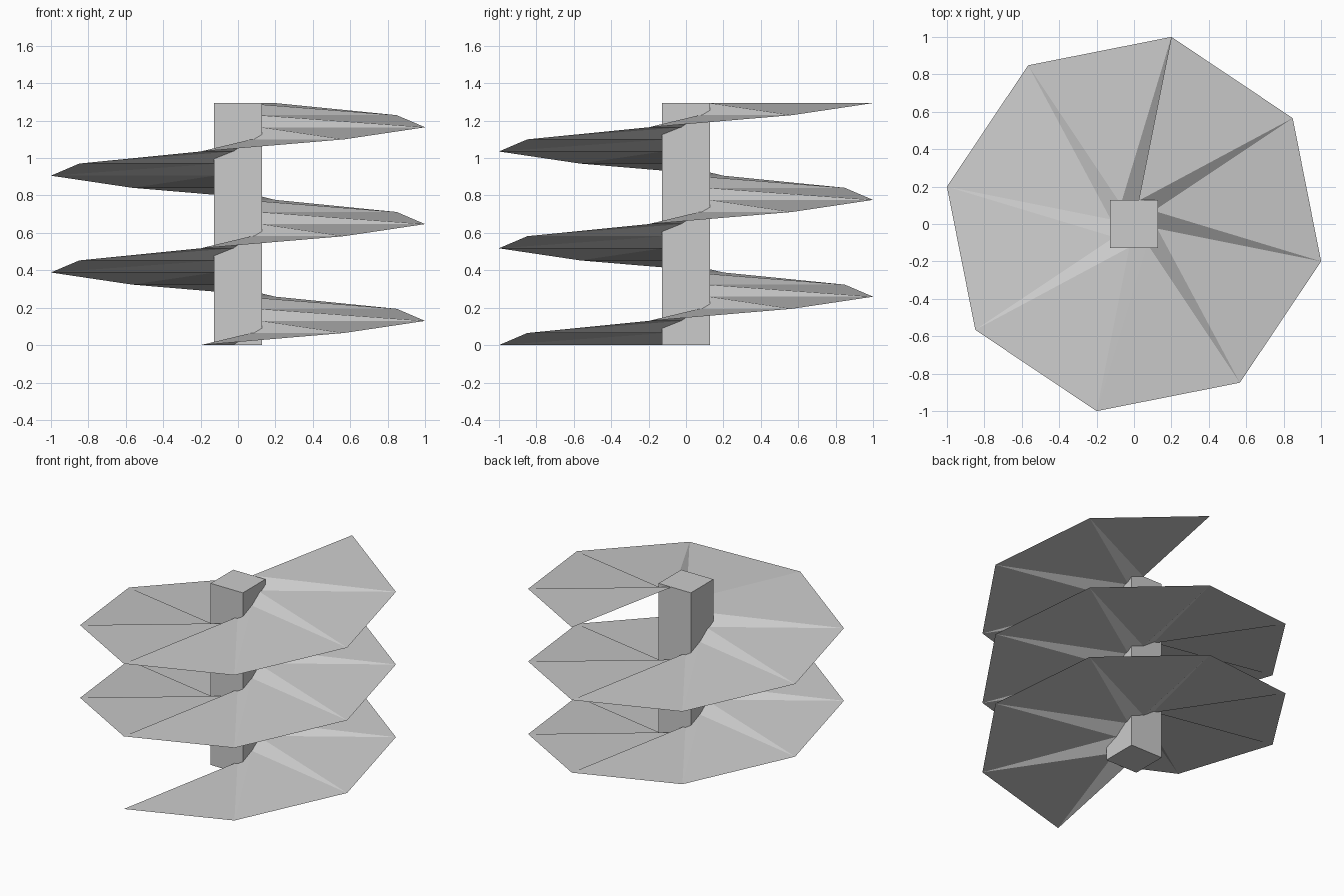
import bpy, bmesh, math

if "Cube" in bpy.data.objects:
    bpy.data.objects.remove(bpy.data.objects["Cube"])

STEPS, RISE = 20, 0.0647        # 2.5 turns, eight steps per turn
R_OUT, R_IN = 1.02, 0.127
START = math.radians(-101.3)
HEIGHT = STEPS * RISE


def finish(name, bm):
    mesh = bpy.data.meshes.new(name)
    bm.to_mesh(mesh)
    bm.free()
    obj = bpy.data.objects.new(name, mesh)
    bpy.context.collection.objects.link(obj)


# Square central post
bm = bmesh.new()
bmesh.ops.create_cube(bm, size=1)
bmesh.ops.scale(bm, vec=(0.254, 0.254, HEIGHT), verts=bm.verts)
bmesh.ops.translate(bm, vec=(0, 0, HEIGHT / 2), verts=bm.verts)
finish("post", bm)

# Thin spiral blade, folded into a wide and a narrow triangle per step
bm = bmesh.new()


def helix(radius):
    return [bm.verts.new((radius * math.cos(START + i * math.pi / 4),
                          radius * math.sin(START + i * math.pi / 4),
                          i * RISE)) for i in range(STEPS + 1)]


outer, inner = helix(R_OUT), helix(R_IN)
for i in range(STEPS):
    bm.faces.new((outer[i], outer[i + 1], inner[i + 1]))
    bm.faces.new((outer[i], inner[i + 1], inner[i]))
finish("spiral_blade", bm)
